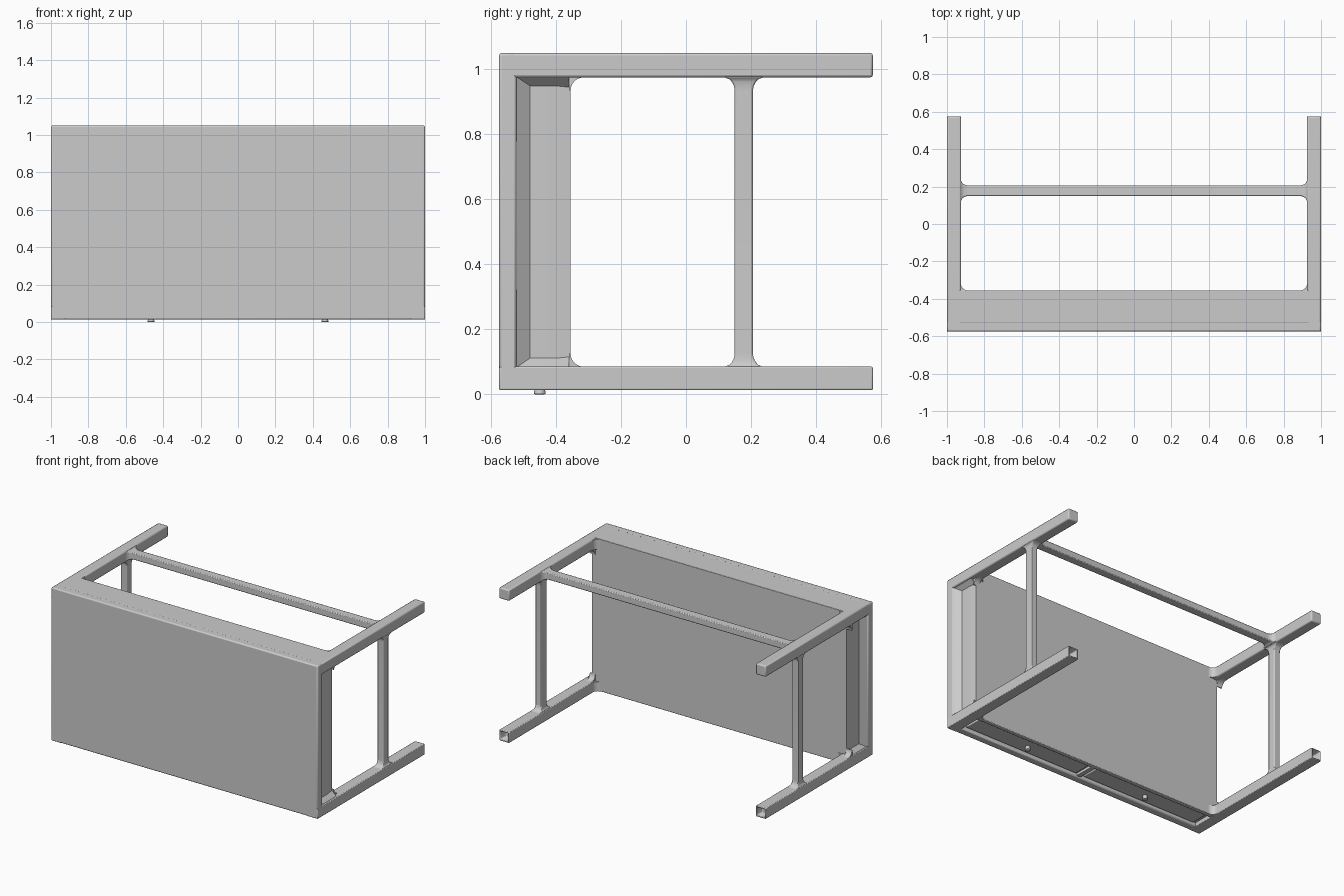
import bpy, bmesh, math
from mathutils import Vector

if "Cube" in bpy.data.objects:
    bpy.data.objects.remove(bpy.data.objects["Cube"])


def finish(name, bm, bevel=0.0):
    bmesh.ops.recalc_face_normals(bm, faces=bm.faces)
    me = bpy.data.meshes.new(name)
    bm.to_mesh(me)
    bm.free()
    ob = bpy.data.objects.new(name, me)
    bpy.context.collection.objects.link(ob)
    if bevel:
        m = ob.modifiers.new("soft_edges", 'BEVEL')
        m.width, m.segments, m.limit_method = bevel, 2, 'ANGLE'
    bpy.context.view_layer.objects.active = ob
    ob.select_set(True)
    bpy.ops.object.shade_smooth_by_angle(angle=math.radians(35))
    ob.select_set(False)
    return ob


def loft(name, axis, rings, bevel=0.0):
    """Skin rectangles (position, u0, u1, v0, v1) stacked along an axis."""
    bm = bmesh.new()
    loops = []
    for p, u0, u1, v0, v1 in rings:
        loop = []
        for u, v in ((u0, v0), (u1, v0), (u1, v1), (u0, v1)):
            co = [u, v]
            co.insert(axis, p)
            loop.append(bm.verts.new(co))
        loops.append(loop)
    for a, b in zip(loops, loops[1:]):
        for i in range(4):
            j = (i + 1) % 4
            bm.faces.new((a[i], a[j], b[j], b[i]))
    bm.faces.new(loops[0])
    bm.faces.new(loops[-1])
    return finish(name, bm, bevel)


def box(name, x0, x1, y0, y1, z0, z1, bevel=0.0):
    return loft(name, 1, [(y0, x0, x1, z0, z1), (y1, x0, x1, z0, z1)], bevel)


def prism(name, axis, pts, a, b):
    """Extrude a 2D outline along an axis from a to b."""
    bm = bmesh.new()
    ends = []
    for p in (a, b):
        ring = []
        for u, v in pts:
            co = [u, v]
            co.insert(axis, p)
            ring.append(bm.verts.new(co))
        bm.faces.new(ring)
        ends.append(ring)
    n = len(pts)
    for i in range(n):
        j = (i + 1) % n
        bm.faces.new((ends[0][i], ends[0][j], ends[1][j], ends[1][i]))
    return finish(name, bm)


def cove(u, v, su, sv, r):
    """Concave corner outline at (u, v) opening towards (su, sv)."""
    pts = [(u - su * .005, v - sv * .005), (u + su * r, v - sv * .005)]
    for i in range(7):
        t = math.pi / 2 * i / 6
        pts.append((u + su * r * (1 - math.sin(t)), v + sv * r * (1 - math.cos(t))))
    return pts + [(u - su * .005, v + sv * r)]


def bar(name, axis, a, b, cu, cv, hu, hv, flare_u, flare_v):
    """Stretcher whose ends flare smoothly into the legs."""
    r, rings = 0.045, []
    steps = [i / 6 for i in range(7)]
    for end, s, order in ((a, 1, steps), (b, -1, steps[::-1])):
        for t in order:
            k = 1 - math.sqrt(max(0, 1 - (1 - t) ** 2))
            u, v = hu + flare_u * k, hv + flare_v * k
            rings.append((end + s * r * t, cu - u, cu + u, cv - v, cv + v))
    return loft(name, axis, rings, 0.005)


Z0, Z1 = 0.013, 1.05
UNDER = -0.355      # underside of the apron

# table top (the piece lies on its side, top facing the front)
box("table_top", -1, 1, -0.575, -0.522, Z0, Z1, 0.008)

# apron body with sloping recessed flanks, flush at the back rail
loft("apron_body", 1, [(-0.53, -.992, .992, .04, Z1 - .002),
                       (-0.522, -.992, .992, .04, Z1 - .002),
                       (-0.48, -.96, .96, .04, Z1 - .002),
                       (-0.40, -.96, .96, .04, Z1 - .002),
                       (UNDER, -.955, .955, .04, Z1 - .002)])
box("back_rail", -.95, .95, -.53, UNDER, .99, Z1, 0.003)
box("drawer_rail", -.94, .94, -.385, UNDER, .018, .06, 0.004)
box("drawer_divider", -.015, .015, -.53, -.37, .022, .06, 0.003)

# drawers with knobs
for s, side in ((-1, "left"), (1, "right")):
    c = s * 0.465
    box(side + "_drawer_front", c - .435, c + .435, -.514, -.392, .028, .06, 0.005)
    bm = bmesh.new()
    bmesh.ops.create_cone(bm, cap_ends=True, segments=20, radius1=.019, radius2=.013, depth=.03)
    bmesh.ops.translate(bm, vec=Vector((c, -.45, .015)), verts=bm.verts)
    finish(side + "_drawer_knob", bm, 0.004)

# legs, corner coves and side stretchers
for s, side in ((-1, "left"), (1, "right")):
    xa, xb = sorted((s * .925, s))
    for z0, z1, d, row in ((Z0, .085, 1, "front"), (.975, Z1, -1, "back")):
        name = side + "_" + row + "_leg"
        leg = box(name, xa, xb, -.575, .575, z0, z1, 0.008)
        if row == "front":
            # hollow foot end
            bm = bmesh.new()
            bm.from_mesh(leg.data)
            end = max(bm.faces, key=lambda f: f.calc_center_median().y)
            bmesh.ops.inset_individual(bm, faces=[end], thickness=.012)
            bmesh.ops.translate(bm, vec=(0, -.06, 0),
                                verts=bmesh.ops.extrude_discrete_faces(bm, faces=[end])["faces"][0].verts)
            bm.to_mesh(leg.data)
            bm.free()
        inner = z1 if d > 0 else z0
        prism(name + "_side_cove", 0, cove(UNDER, inner, 1, d, .04), xa + .004, xb - .03)
        prism(name + "_inner_cove", 2, cove(s * .925, UNDER, -s, 1, .035), z0 + .004, z1 - .004)
        prism(name + "_recess_slope", 1,
              [(s * .995, inner - d * .005), (s * .95, inner + d * .035), (s * .95, inner - d * .005)],
              -.53, UNDER - .005)
    bar(side + "_stretcher", 2, .083, .977, s * .9625, .178, .023, .028, .012, .037)

# long back stretcher
bar("back_stretcher", 0, -.927, .927, .178, 1.0125, .028, .023, .032, .012)
